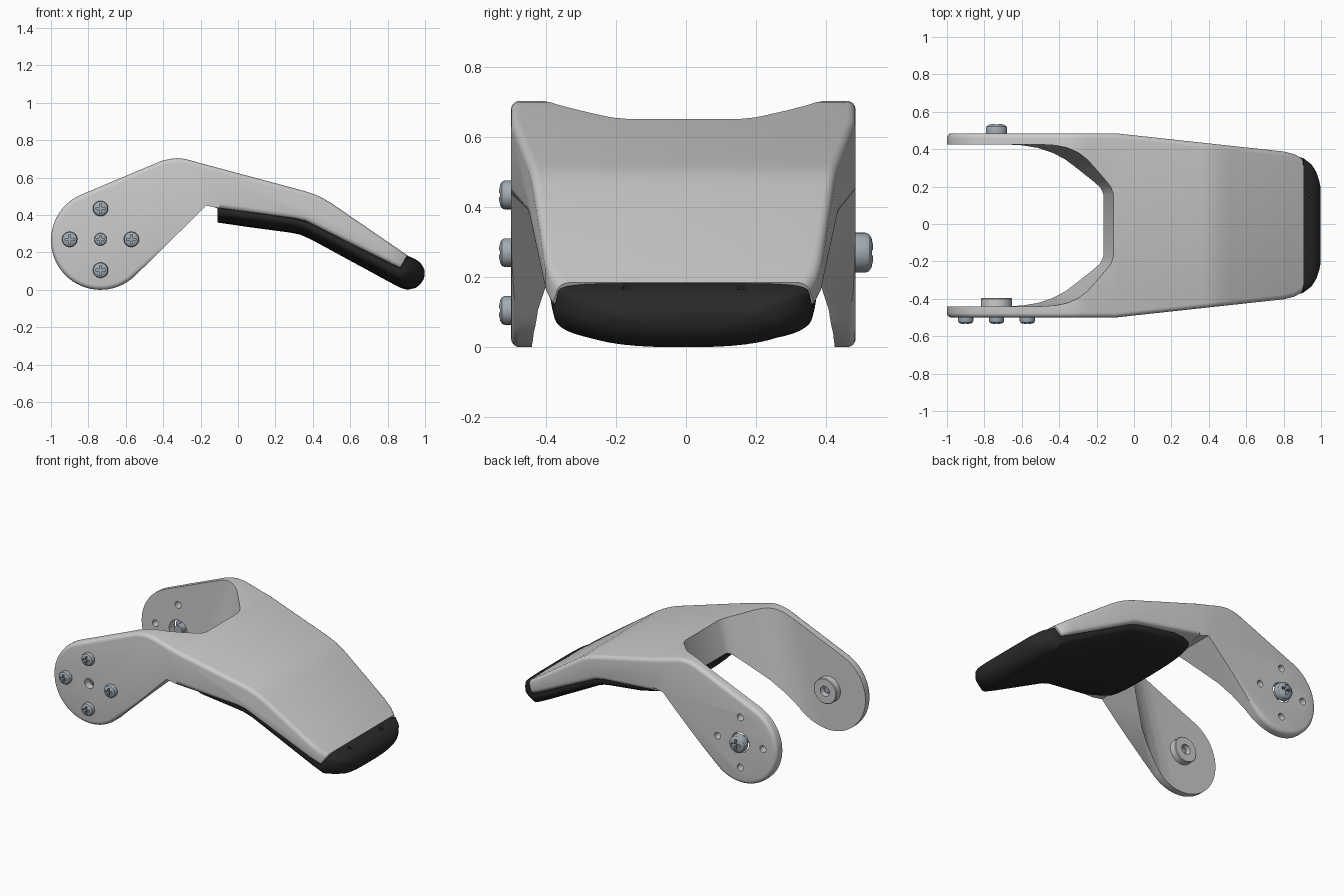
import bpy, bmesh, math
from mathutils import Vector, Matrix

if "Cube" in bpy.data.objects:
    bpy.data.objects.remove(bpy.data.objects["Cube"])

YC = -0.0075                  # centre line of the shell
PX, PZ, PR = -0.735, 0.265, 0.265   # pivot disc


def material(name, c):
    m = bpy.data.materials.new(name)
    m.diffuse_color = (*c, 1)
    m.use_nodes = True
    m.node_tree.nodes["Principled BSDF"].inputs["Base Color"].default_value = m.diffuse_color
    return m


DARK = material("dark_pad", (0.022, 0.022, 0.022))
STEEL = material("screw_steel", (0.36, 0.41, 0.45))


def finish(bm, name, mat=None):
    bmesh.ops.recalc_face_normals(bm, faces=bm.faces)
    me = bpy.data.meshes.new(name)
    bm.to_mesh(me)
    bm.free()
    ob = bpy.data.objects.new(name, me)
    bpy.context.collection.objects.link(ob)
    if mat:
        me.materials.append(mat)
    return ob


def loft(rings):
    bm = bmesh.new()
    rows = [[bm.verts.new(p) for p in r] for r in rings]
    n = len(rows[0])
    for a, b in zip(rows, rows[1:]):
        for i in range(n):
            j = (i + 1) % n
            bm.faces.new((a[i], a[j], b[j], b[i]))
    bm.faces.new(rows[0])
    bm.faces.new(rows[-1])
    bmesh.ops.recalc_face_normals(bm, faces=bm.faces)
    return bm


def circle(r, h, x, z, y, n=32):
    # ring about the y axis
    return [(x + r * math.cos(math.tau * i / n), y + h, z + r * math.sin(math.tau * i / n)) for i in range(n)]


def rod(r, y0, y1, x, z):
    return finish(loft([circle(r, 0, x, z, y0), circle(r, 0, x, z, y1)]), "cutter")


def select(ob):
    bpy.ops.object.select_all(action='DESELECT')
    ob.select_set(True)
    bpy.context.view_layer.objects.active = ob


def cut(ob, cutter):
    select(ob)
    m = ob.modifiers.new("cut", 'BOOLEAN')
    m.operation, m.solver, m.object = 'DIFFERENCE', 'EXACT', cutter
    bpy.ops.object.modifier_apply(modifier=m.name)
    bpy.data.objects.remove(cutter)


def smooth(ob, deg=30):
    select(ob)
    bpy.ops.object.shade_smooth_by_angle(angle=math.radians(deg))


def lerp(x, table):
    for (x0, v0), (x1, v1) in zip(table, table[1:]):
        if x <= x1:
            t = max(0, (x - x0) / (x1 - x0))
            return v0 + t * (v1 - v0)
    return table[-1][1]


# Shell: side profile, tapered toward the tip, rims rounded
profile = [(PX + PR * math.cos(math.radians(a)), PZ + PR * math.sin(math.radians(a)))
           for a in [112.6 + 201.4 * i / 36 for i in range(37)]]
profile += [(-0.17, 0.45), (-0.1, 0.437), (0.30, 0.383), (0.36, 0.368), (0.865, 0.115),
            (0.905, 0.185), (0.50, 0.463), (0.45, 0.492), (0.41, 0.51), (0.36, 0.527),
            (-0.2, 0.677), (-0.245, 0.69), (-0.285, 0.70), (-0.325, 0.704),
            (-0.365, 0.70), (-0.41, 0.689)]
WIDTH = [(-1, 0.4925), (-0.1, 0.4925), (0.8, 0.395), (0.86, 0.38), (0.91, 0.35)]
bm = loft([[(x, s, z) for x, z in profile] for s in (-1, 1)])
for x, _ in WIDTH[1:-1]:
    bmesh.ops.bisect_plane(bm, geom=bm.verts[:] + bm.edges[:] + bm.faces[:],
                           plane_co=(x, 0, 0), plane_no=(1, 0, 0))
for v in bm.verts:
    v.co.y = YC + v.co.y * lerp(v.co.x, WIDTH)
bm.normal_update()
rims = []
for e in bm.edges:
    if len(e.link_faces) == 2:
        a, b = sorted(e.link_faces, key=lambda f: abs(f.normal.y))
        if abs(a.normal.y) < 0.3 and abs(b.normal.y) > 0.6 and a.normal.x < 0.7:
            rims.append(e)
bmesh.ops.bevel(bm, geom=rims, offset=0.025, segments=4, profile=0.5, affect='EDGES', clamp_overlap=False)
shell = finish(bm, "bracket_shell")

# U-shaped opening between the arms, its end wall leaning
half = [(-1.3, 0.4325), (-0.50, 0.4325), (-0.43, 0.428), (-0.37, 0.415), (-0.31, 0.388),
        (-0.26, 0.352), (-0.21, 0.30), (-0.15, 0.235), (-0.125, 0.205), (-0.11, 0.165)]
outline = half + [(x, -y) for x, y in reversed(half)]
cut(shell, finish(loft([[(x + 0.27 * (z - 0.65), YC + y, z) for x, y in outline]
                        for z in (-0.2, 0.9)]), "cutter"))

# Pivot holes: four small and one large in the back arm, one in the front arm
SPOTS = [(PX + 0.165 * math.cos(k * math.pi / 2), PZ + 0.005 + 0.165 * math.sin(k * math.pi / 2)) for k in range(4)]
CX, CZ = PX, PZ + 0.005
for x, z in SPOTS:
    cut(shell, rod(0.022, 0.38, 0.6, x, z))
cut(shell, rod(0.065, 0.38, 0.6, CX, CZ))
cut(shell, rod(0.033, -0.6, -0.38, CX, CZ))
smooth(shell)

# Dark pad: convex underside running into the rounded tip (x, top, bottom, half width)
stations = [(-0.11, 0.445, 0.36, 0.38), (-0.04, 0.44, 0.35, 0.415), (0.04, 0.43, 0.338, 0.435),
            (0.28, 0.395, 0.306, 0.425), (0.33, 0.385, 0.296, 0.42), (0.39, 0.365, 0.27, 0.413),
            (0.80, 0.16, 0.047, 0.378), (0.868, 0.13, 0.011, 0.37), (0.905, 0.183, 0.0, 0.36),
            (0.95, 0.163, 0.01, 0.325), (0.975, 0.145, 0.03, 0.285), (0.99, 0.122, 0.052, 0.24),
            (0.998, 0.102, 0.076, 0.20)]
N = 48
rings = []
for x, zt, zb, w in stations:
    zm = zt - 0.25 * (zt - zb)
    ring = []
    for i in range(N):
        c, s = math.cos(math.tau * i / N), math.sin(math.tau * i / N)
        n, h = (5, zt - zm) if s > 0 else (2.7, zm - zb)
        ring.append((x, YC + w * math.copysign(abs(c) ** (2 / n), c),
                     zm + h * math.copysign(abs(s) ** (2 / n), s)))
    rings.append(ring)
pad = finish(loft(rings), "grip_pad", DARK)
for s in (-1, 1):
    pin = loft([circle(0.011, 0, 0, 0, -0.05, 12), circle(0.011, 0, 0, 0, 0.05, 12)])
    bmesh.ops.transform(pin, matrix=Matrix.Translation((0.935, YC + 0.165 * s, 0.18)) @ Matrix.Rotation(math.pi / 2, 4, 'X'),
                        verts=pin.verts)
    cut(pad, finish(pin, "cutter"))
smooth(pad, 35)

# Ring boss inside the front arm
boss = finish(loft([circle(0.078, 0, CX, CZ, -0.445), circle(0.083, 0, CX, CZ, -0.44),
                    circle(0.083, 0, CX, CZ, -0.40), circle(0.079, 0, CX, CZ, -0.396)]), "pivot_boss")
cut(boss, rod(0.033, -0.6, -0.38, CX, CZ))
smooth(boss)


# Domed screws with a cross recess; d is the outward y direction
def screw(name, x, z, y, d, r, h, shank):
    prof = [(0.5, -shank), (0.5, 0), (1, 0), (1, 0.55 * h), (0.93, 0.75 * h), (0.75, 0.9 * h), (0.4, h)]
    ob = finish(loft([circle(r * a, d * b, x, z, y) for a, b in prof]), name, STEEL)
    a, b = 0.14 * r, 0.62 * r
    corner = [(b, -a), (b, a), (a, a)]
    plus = []
    for k in range(4):
        c, s = round(math.cos(k * math.pi / 2)), round(math.sin(k * math.pi / 2))
        plus += [(x + c * u - s * v, z + s * u + c * v) for u, v in corner]
    cut(ob, finish(loft([[(u, y + d * t, v) for u, v in plus] for t in (0.45 * h, 1.6 * h)]), "cutter"))
    smooth(ob)


for k, (x, z) in enumerate(SPOTS):
    screw(f"front_screw_{k + 1}", x, z, -0.50, -1, 0.041, 0.034, 0.02)
screw("back_pivot_screw", CX, CZ, 0.485, 1, 0.057, 0.05, 0.06)
screw("inner_pivot_screw", CX, CZ, -0.435, -1, 0.0335, 0.025, 0.02)
